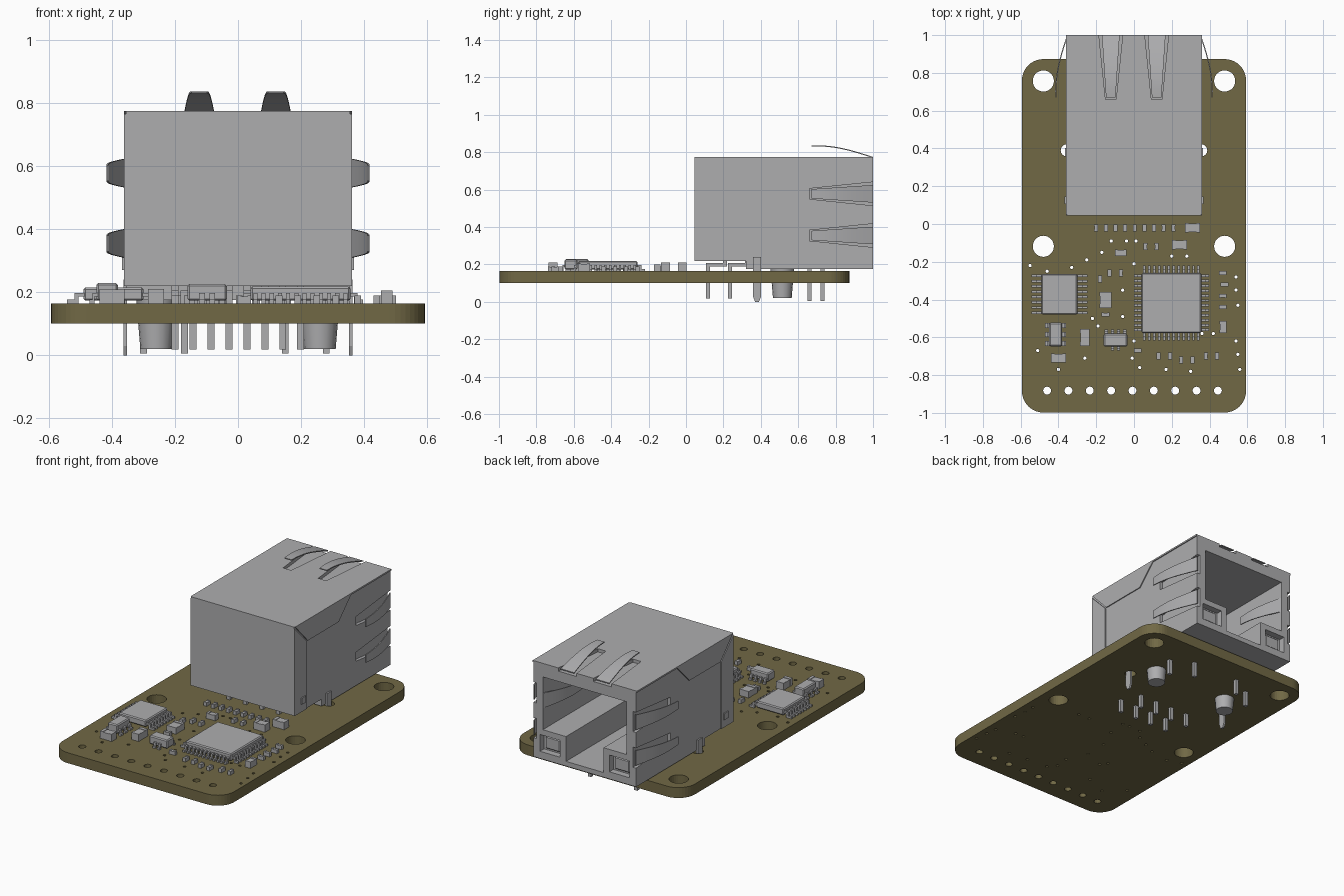
import bpy, bmesh, math
from mathutils import Vector, Matrix

if "Cube" in bpy.data.objects:
    bpy.data.objects.remove(bpy.data.objects["Cube"])


def material(name, rgb):
    mat = bpy.data.materials.new(name)
    mat.use_nodes = True
    mat.diffuse_color = (*rgb, 1)
    mat.node_tree.nodes["Principled BSDF"].inputs["Base Color"].default_value = (*rgb, 1)
    return mat


GREY = material("metal grey", (0.42, 0.42, 0.43))
OLIVE = material("board olive", (0.165, 0.14, 0.06))
TOP = 0.165      # upper face of the board
SIDE = 0.355     # half width of the socket shell


def make(name, bm, mat=GREY, smooth=False):
    """Turn a bmesh into a named object."""
    bmesh.ops.recalc_face_normals(bm, faces=bm.faces[:])
    mesh = bpy.data.meshes.new(name)
    bm.to_mesh(mesh)
    bm.free()
    mesh.materials.append(mat)
    obj = bpy.data.objects.new(name, mesh)
    bpy.context.collection.objects.link(obj)
    if smooth:
        bpy.ops.object.select_all(action='DESELECT')
        obj.select_set(True)
        bpy.context.view_layer.objects.active = obj
        bpy.ops.object.shade_smooth_by_angle(angle=math.radians(35))
    return obj


def box(bm, x, y, z, bevel=0):
    """Add a box from three (low, high) ranges."""
    size = [abs(r[1] - r[0]) for r in (x, y, z)]
    mid = [(r[0] + r[1]) / 2 for r in (x, y, z)]
    matrix = Matrix.Translation(mid) @ Matrix.Diagonal((*size, 1))
    verts = bmesh.ops.create_cube(bm, size=1, matrix=matrix)["verts"]
    if bevel:
        edges = list({e for v in verts for e in v.link_edges})
        bmesh.ops.bevel(bm, geom=edges, offset=bevel, segments=1, affect='EDGES')


def block(bm, cx, cy, w, h, z0, z1, bevel=0):
    """Add an upright box around a centre."""
    box(bm, (cx - w / 2, cx + w / 2), (cy - h / 2, cy + h / 2), (z0, z1), bevel)


def prism(bm, points, shift):
    """Add a flat polygon swept along a vector."""
    face = bm.faces.new([bm.verts.new(p) for p in points])
    swept = bmesh.ops.extrude_face_region(bm, geom=[face])["geom"]
    for v in swept:
        if isinstance(v, bmesh.types.BMVert):
            v.co += Vector(shift)


def hundredths(pairs):
    return [(a / 100, b / 100) for a, b in pairs]


# Circuit board: rounded outline with drilled holes
def arc(cx, cy, r, start, sweep, steps):
    return [(cx + r * math.cos(start + sweep * i / steps),
             cy + r * math.sin(start + sweep * i / steps)) for i in range(steps + 1)]


outline = []
quarter = math.pi / 2
for i, (x, y) in enumerate([(0.48, 0.76), (-0.48, 0.76), (-0.48, -0.885), (0.48, -0.885)]):
    outline += arc(x, y, 0.113, i * quarter, quarter, 10)
loops = [outline]
vias = hundredths([
    (-55, -22), (-46, -25), (-33, -23), (-25, -19), (-17, -15), (-12, -9), (-4, -9), (1, -9),
    (0, -21), (20, -17), (28, -17), (-6, -35), (-6, -49), (-22, -50), (-19, -54), (-51, -67),
    (-40, -77), (-26, -71), (-1, -71), (3, -76), (17, -77), (30, -78), (54, -62), (55, -69),
    (56, -77), (54, -28), (54, -35), (55, -43), (36, -58), (42, -58), (0, -62)])
holes = [(x, y, 0.009, 8) for x, y in vias]
holes += [(-0.46 + 0.113 * i, -0.882, 0.021, 16) for i in range(9)]
for s in (-1, 1):
    holes += [(s * 0.48, 0.757, 0.056, 28), (s * 0.48, -0.118, 0.056, 28), (s * 0.355, 0.39, 0.033, 16)]
loops += [arc(x, y, r, 0, math.tau, n)[:-1] for x, y, r, n in holes]

curve = bpy.data.curves.new("board_outline", 'CURVE')
curve.dimensions = '2D'
curve.fill_mode = 'BOTH'
curve.extrude = 0.0325
for loop in loops:
    spline = curve.splines.new('POLY')
    spline.points.add(len(loop) - 1)
    for point, (x, y) in zip(spline.points, loop):
        point.co = (x, y, 0, 1)
    spline.use_cyclic_u = True
source = bpy.data.objects.new("board_outline", curve)
bpy.context.collection.objects.link(source)
flat = bpy.data.meshes.new_from_object(source.evaluated_get(bpy.context.evaluated_depsgraph_get()))
bpy.data.objects.remove(source)
bm = bmesh.new()
bm.from_mesh(flat)
bmesh.ops.remove_doubles(bm, verts=bm.verts[:], dist=0.0001)
bmesh.ops.translate(bm, verts=bm.verts[:], vec=(0, 0, TOP - 0.0325))
for f in bm.faces:
    f.material_index = 0
    f.smooth = False
make("circuit_board", bm, OLIVE)

# Socket shell: stepped block, hollowed from the back
bm = bmesh.new()
profile = [(0.045, 0.22), (0.32, 0.22), (0.32, 0.175), (1, 0.175), (1, 0.775), (0.045, 0.775)]
prism(bm, [(-SIDE, y, z) for y, z in profile], (2 * SIDE, 0, 0))
shell = make("socket_shell", bm)

# Spring directions: anchor at the back edge, outward axis, sideways axis
springs = [(Vector((x, 1, 0.775)), Vector((0, 0, 1)), Vector((1, 0, 0))) for x in (-0.123, 0.12)]
for s in (-1, 1):
    springs += [(Vector((s * SIDE, 1, z)), Vector((s, 0, 0)), Vector((0, 0, 1))) for z in (0.578, 0.355)]

bm = bmesh.new()
half = [(0.29, 0.69), (0.29, 0.36), (0.13, 0.36), (0.13, 0.205)]
cavity = half + [(-x, z) for x, z in reversed(half)]
prism(bm, [(x, 0.4, z) for x, z in cavity], (0, 0.7, 0))
for s in (-1, 1):
    box(bm, (s * 0.17, s * 0.31), (0.96, 1.1), (0.22, 0.325))
for root, out, across in springs:
    wedge = [(0.065, 0.02), (0.028, -0.34), (-0.028, -0.34), (-0.065, 0.02)]
    prism(bm, [root + across * w + Vector((0, d, 0)) - out * 0.02 for w, d in wedge], out * 0.05)
cutter = make("shell_cutter", bm)
cutter.hide_render = True
mod = shell.modifiers.new("hollow", 'BOOLEAN')
mod.object = cutter
mod.solver = 'EXACT'
bpy.context.view_layer.update()
shell.data = bpy.data.meshes.new_from_object(shell.evaluated_get(bpy.context.evaluated_depsgraph_get()))
shell.modifiers.clear()
bpy.data.objects.remove(cutter)

# Folded sheet flaps on both sides of the shell
bm = bmesh.new()
for s in (-1, 1):
    flap = [(0.05, 0.775), (0.175, 0.643), (0.48, 0.643), (0.6, 0.765), (1, 0.765), (1, 0.775)]
    wrap = [(0.045, 0.22), (0.167, 0.22), (0.167, 0.64), (0.045, 0.765)]
    for shape in (flap, wrap):
        prism(bm, [(s * SIDE, y, z) for y, z in shape], (s * 0.006, 0, 0))
    box(bm, (s * SIDE, s * 0.368), (0.105, 0.145), (0.27, 0.31))
make("shell_flaps", bm)

# Indicator lamps inside the opening
bm = bmesh.new()
for s in (-1, 1):
    box(bm, (s * 0.19, s * 0.29), (0.95, 0.975), (0.235, 0.31), 0.005)
make("indicator_lamps", bm)


# Bowed spring fingers around the shell and inside the opening
def finger(bm, root, out, across, rise, reach):
    rows = []
    for i in range(11):
        t = i / 10
        lift = rise * math.sin(t * 1.75)
        centre = root + out * lift - Vector((0, reach * t, 0))
        width = 0.047 - 0.022 * t
        rows.append([bm.verts.new(centre + across * k + out * d)
                     for k, d in ((-width, 0), (width, 0), (width, -0.006), (-width, -0.006))])
    for a, b in zip(rows, rows[1:]):
        for k in range(4):
            bm.faces.new((a[k], a[k - 1], b[k - 1], b[k]))
    bm.faces.new(rows[0])
    bm.faces.new(rows[-1])


bm = bmesh.new()
for root, out, across in springs:
    finger(bm, root, out, across, 0.062, 0.33)
for s in (-1, 1):
    finger(bm, Vector((s * 0.29, 0.995, 0.54)), Vector((-s, 0, 0)), Vector((0, 0, 1)), 0.06, 0.3)
make("spring_fingers", bm, smooth=True)

# Locating pegs, shield tabs and pins beneath the socket
bm = bmesh.new()
for s in (-1, 1):
    bmesh.ops.create_cone(bm, cap_ends=True, segments=16, radius1=0.05, radius2=0.064, depth=0.17,
                          matrix=Matrix.Translation((s * 0.26, 0.515, 0.105)))
make("locating_pegs", bm, smooth=True)

bm = bmesh.new()
for s in (-1, 1):
    tab = [(0.358, 0.24), (0.358, 0.03), (0.37, 0), (0.39, 0), (0.402, 0.03), (0.402, 0.24)]
    prism(bm, [(s * 0.352, y, z) for y, z in tab], (s * 0.012, 0, 0))
make("shield_tabs", bm)

bm = bmesh.new()
for i in range(8):
    x = -0.2 + 0.057 * i
    y = 0.118 if i % 2 else 0.235
    block(bm, x, y, 0.022, 0.02, 0.018, 0.2)
    box(bm, (x - 0.011, x + 0.011), (y - 0.01, y + 0.1), (0.19, 0.207))
    block(bm, x, y + 0.09, 0.022, 0.02, 0.19, 0.225)
for x, y in hundredths([(-30, 66), (-17, 73), (15, 73), (28, 66)]):
    block(bm, x, y, 0.022, 0.02, 0.005, 0.18)
make("socket_pins", bm)


# Chips: bevelled body with stepped leads; sides map direction to lead count
def chip(name, cx, cy, w, h, top, sides, pitch, lead=0.04, thick=0.013):
    bm = bmesh.new()
    block(bm, cx, cy, w, h, TOP + 0.008, top, 0.006)
    for (dx, dy), count in sides.items():
        for i in range(count):
            off = (i - (count - 1) / 2) * pitch
            for start, end, z0, z1 in ((lead * 0.4, lead, 0, 0.012), (0.3 * lead, 0.55 * lead, 0, 0.032),
                                       (-0.01, 0.55 * lead, 0.022, 0.032)):
                mid, long = (start + end) / 2, end - start
                x = cx + dx * (w / 2 + mid) + abs(dy) * off
                y = cy + dy * (h / 2 + mid) + abs(dx) * off
                block(bm, x, y, long if dx else thick, long if dy else thick, TOP + z0, TOP + z1)
    make(name, bm)


W, E, N, S = (-1, 0), (1, 0), (0, 1), (0, -1)
chip("square_chip", 0.198, -0.418, 0.317, 0.317, 0.218, {W: 12, E: 12, N: 12, S: 12}, 0.026)
chip("side_chip", -0.395, -0.372, 0.19, 0.215, 0.215, {W: 8, E: 8}, 0.028, 0.053)
chip("small_chip_left", -0.415, -0.585, 0.068, 0.125, 0.229, {W: 3, E: 3}, 0.048, 0.022, 0.025)
chip("small_chip_middle", -0.098, -0.615, 0.125, 0.068, 0.226, {N: 4, S: 2}, 0.032, 0.022, 0.018)


# Small components: body with slightly larger end caps along the long side
def component(bm, x, y, w, h, height):
    block(bm, x, y, w * 0.96, h * 0.96, TOP, TOP + height - 0.003)
    for s in (-1, 1):
        if w > h:
            block(bm, x + s * w * 0.38, y, w * 0.24, h, TOP, TOP + height)
        else:
            block(bm, x, y + s * h * 0.38, w, h * 0.24, TOP, TOP + height)


bm = bmesh.new()
upright = [(-20 + 5.1 * i, -2) for i in range(9)]
upright += [(6, -12), (12, -12), (-13, -26), (-7, -26), (-18, -29), (13, -70), (19, -70),
            (25, -72), (31, -72), (38, -70), (44, -70)]
level = [(47, -26), (48, -32), (47, -38), (47, -44), (-15, -48), (2, -67)]
for x, y in hundredths(upright):
    component(bm, x, y, 0.021, 0.037, 0.024)
for x, y in hundredths(level):
    component(bm, x, y, 0.042, 0.021, 0.024)
make("small_components", bm)

bm = bmesh.new()
for x, y in hundredths([(31, -2), (24, -11), (-40, -71)]):
    component(bm, x, y, 0.08, 0.048, 0.046)
component(bm, -0.07, -0.153, 0.063, 0.034, 0.035)
component(bm, -0.15, -0.402, 0.064, 0.085, 0.04)
component(bm, -0.26, -0.6, 0.05, 0.09, 0.045)
component(bm, 0.472, -0.545, 0.037, 0.063, 0.04)
make("large_components", bm)
